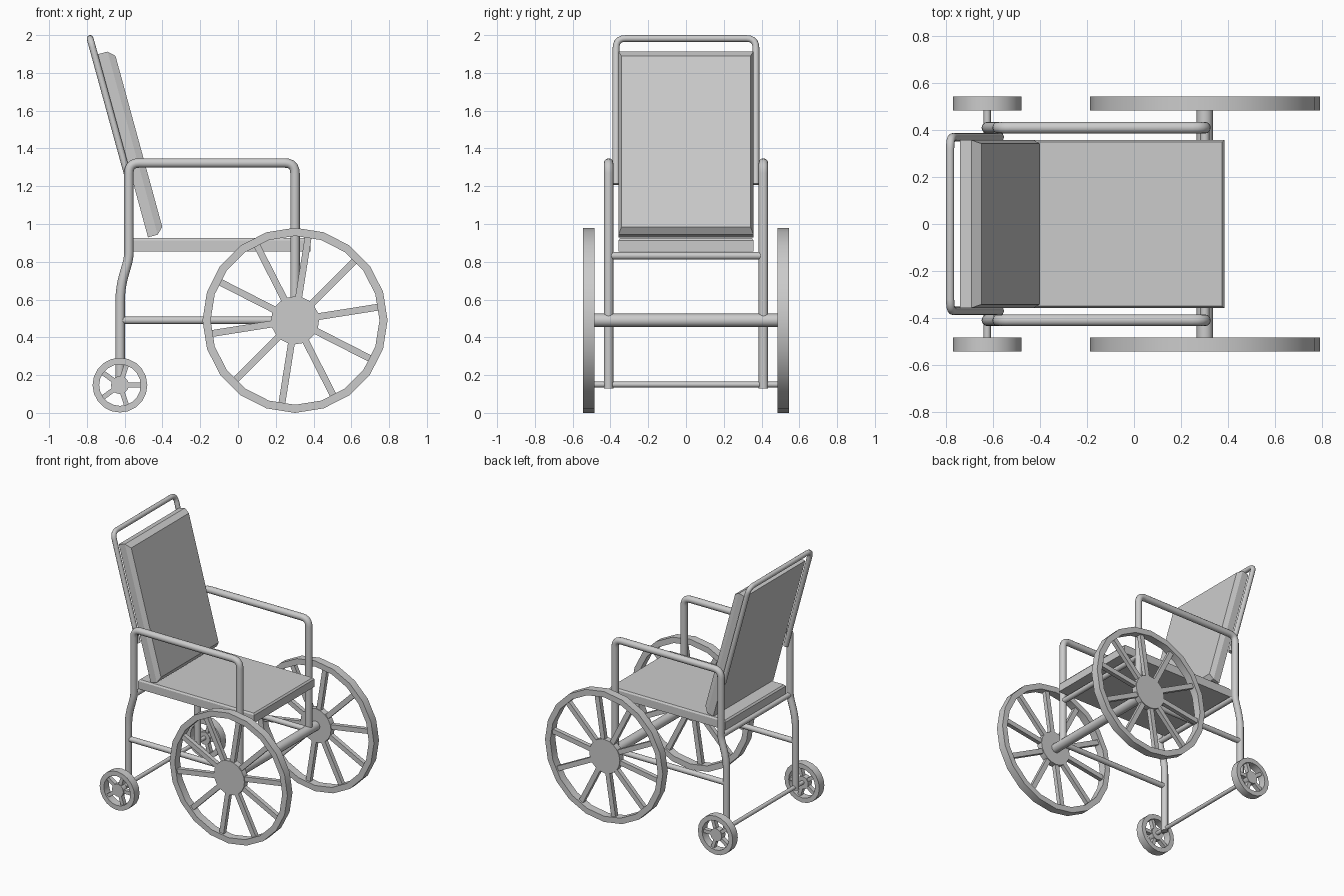
import bpy, bmesh
from math import sin, cos, pi, radians
from mathutils import Vector, Matrix

if "Cube" in bpy.data.objects:
    bpy.data.objects.remove(bpy.data.objects["Cube"])


def finish(name, bm):
    bmesh.ops.recalc_face_normals(bm, faces=bm.faces)
    me = bpy.data.meshes.new(name)
    bm.to_mesh(me)
    bm.free()
    ob = bpy.data.objects.new(name, me)
    bpy.context.collection.objects.link(ob)
    return ob


def smooth(ob):
    bpy.ops.object.select_all(action='DESELECT')
    ob.select_set(True)
    bpy.context.view_layer.objects.active = ob
    bpy.ops.object.shade_smooth_by_angle(angle=radians(32))


def fillet(pts, bends, steps=5):
    """Round the corners of a path; bends maps point index to cut length."""
    pts = [Vector(p) for p in pts]
    out = []
    for i, p in enumerate(pts):
        if i not in bends:
            out.append(p)
            continue
        a = p + (pts[i - 1] - p).normalized() * bends[i]
        b = p + (pts[i + 1] - p).normalized() * bends[i]
        for k in range(steps + 1):
            t = k / steps
            out.append(a * (1 - t) ** 2 + p * 2 * t * (1 - t) + b * t * t)
    return out


def tube(name, pts, r):
    cu = bpy.data.curves.new(name, 'CURVE')
    cu.dimensions = '3D'
    cu.bevel_depth = r
    cu.bevel_resolution = 4
    cu.use_fill_caps = True
    sp = cu.splines.new('POLY')
    sp.points.add(len(pts) - 1)
    for q, p in zip(sp.points, pts):
        q.co = (*p, 1)
    ob = bpy.data.objects.new(name, cu)
    bpy.context.collection.objects.link(ob)
    bpy.ops.object.select_all(action='DESELECT')
    ob.select_set(True)
    bpy.context.view_layer.objects.active = ob
    bpy.ops.object.convert(target='MESH')
    smooth(bpy.context.view_layer.objects.active)


def wheel(name, x, y, z, r, inner, hub, spokes, start, width, sides=20):
    bm = bmesh.new()
    # rim
    h = 0.03
    rings = []
    for rad, dy in ((r, -h), (r, h), (inner, h), (inner, -h)):
        rings.append([bm.verts.new((rad * cos(2 * pi * k / sides), dy,
                                    rad * sin(2 * pi * k / sides))) for k in range(sides)])
    for i in range(4):
        a, b = rings[i], rings[(i + 1) % 4]
        for k in range(sides):
            j = (k + 1) % sides
            bm.faces.new((a[k], a[j], b[j], b[k]))
    # hub
    bmesh.ops.create_cone(bm, cap_ends=True, segments=sides, radius1=hub, radius2=hub,
                          depth=0.045, matrix=Matrix.Rotation(pi / 2, 4, 'X'))
    # spokes
    lo, hi = hub * 0.8, inner + 0.008
    for k in range(spokes):
        m = (Matrix.Rotation(-radians(start + 360 * k / spokes), 4, 'Y')
             @ Matrix.Translation(((lo + hi) / 2, 0, 0))
             @ Matrix.Diagonal((hi - lo, 0.032, width, 1)))
        bmesh.ops.create_cube(bm, size=1, matrix=m)
    ob = finish(name, bm)
    ob.location = (x, y, z)
    smooth(ob)


def cushion(name, sx, sy, depth, cut, inset_x, inset_y):
    """Slab from local z=0 to depth, with a chamfer around the top face."""
    bm = bmesh.new()
    rings = []
    for z, ix, iy in ((0, 0, 0), (depth - cut, 0, 0), (depth, inset_x, inset_y)):
        a, b = sx / 2 - ix, sy / 2 - iy
        rings.append([bm.verts.new(c) for c in
                      ((-a, -b, z), (a, -b, z), (a, b, z), (-a, b, z))])
    for a, b in zip(rings, rings[1:]):
        for k in range(4):
            j = (k + 1) % 4
            bm.faces.new((a[k], a[j], b[j], b[k]))
    bm.faces.new(rings[0])
    bm.faces.new(rings[-1])
    return finish(name, bm)


# seat and reclined backrest
seat = cushion("seat", 0.965, 0.714, 0.07, 0.012, 0.01, 0.008)
seat.location = (-0.0975, 0, 0.855)
back = cushion("backrest", 1.005, 0.714, 0.0875, 0.035, 0.033, 0.015)
tilt = radians(15.3)
up = Vector((-sin(tilt), 0, cos(tilt)))
out = Vector((cos(tilt), 0, sin(tilt)))
rot = Matrix((-up, Vector((0, 1, 0)), out)).transposed().to_4x4()
back.matrix_world = Matrix.Translation((-0.609, 0, 1.414)) @ rot

# back handle frame
top, low = (-0.783, 1.982), (-0.571, 1.21)
tube("back_frame", fillet([(low[0], -0.37, low[1]), (top[0], -0.37, top[1]),
                           (top[0], 0.37, top[1]), (low[0], 0.37, low[1])],
                          {1: 0.05, 2: 0.05}), 0.018)

for s, side in ((-1, "right"), (1, "left")):
    y = 0.41 * s
    # leg and armrest in one bent tube
    path = [(-0.624, y, 0.13), (-0.624, y, 0.66), (-0.578, y, 0.82),
            (-0.578, y, 1.323), (0.302, y, 1.323), (0.302, y, 0.49)]
    tube("side_frame_" + side, fillet(path, {1: 0.07, 2: 0.03, 3: 0.055, 4: 0.055}), 0.025)
    tube("side_rail_" + side, [(-0.624, y, 0.49), (0.302, y, 0.49)], 0.02)
    # wheels
    wheel("large_wheel_" + side, 0.302, 0.514 * s, 0.49, 0.49, 0.447, 0.127, 10, 9, 0.036)
    wheel("small_wheel_" + side, -0.625, 0.514 * s, 0.147, 0.145, 0.11, 0.047, 5, 0, 0.026)

# axles and seat cross bars
for name, x, z, r, w in (("large_axle", 0.302, 0.49, 0.035, 0.5),
                         ("small_axle", -0.625, 0.15, 0.015, 0.5),
                         ("front_cross_bar", 0.302, 0.832, 0.02, 0.4),
                         ("rear_cross_bar", -0.578, 0.832, 0.02, 0.4)):
    tube(name, [(x, -w, z), (x, w, z)], r)
